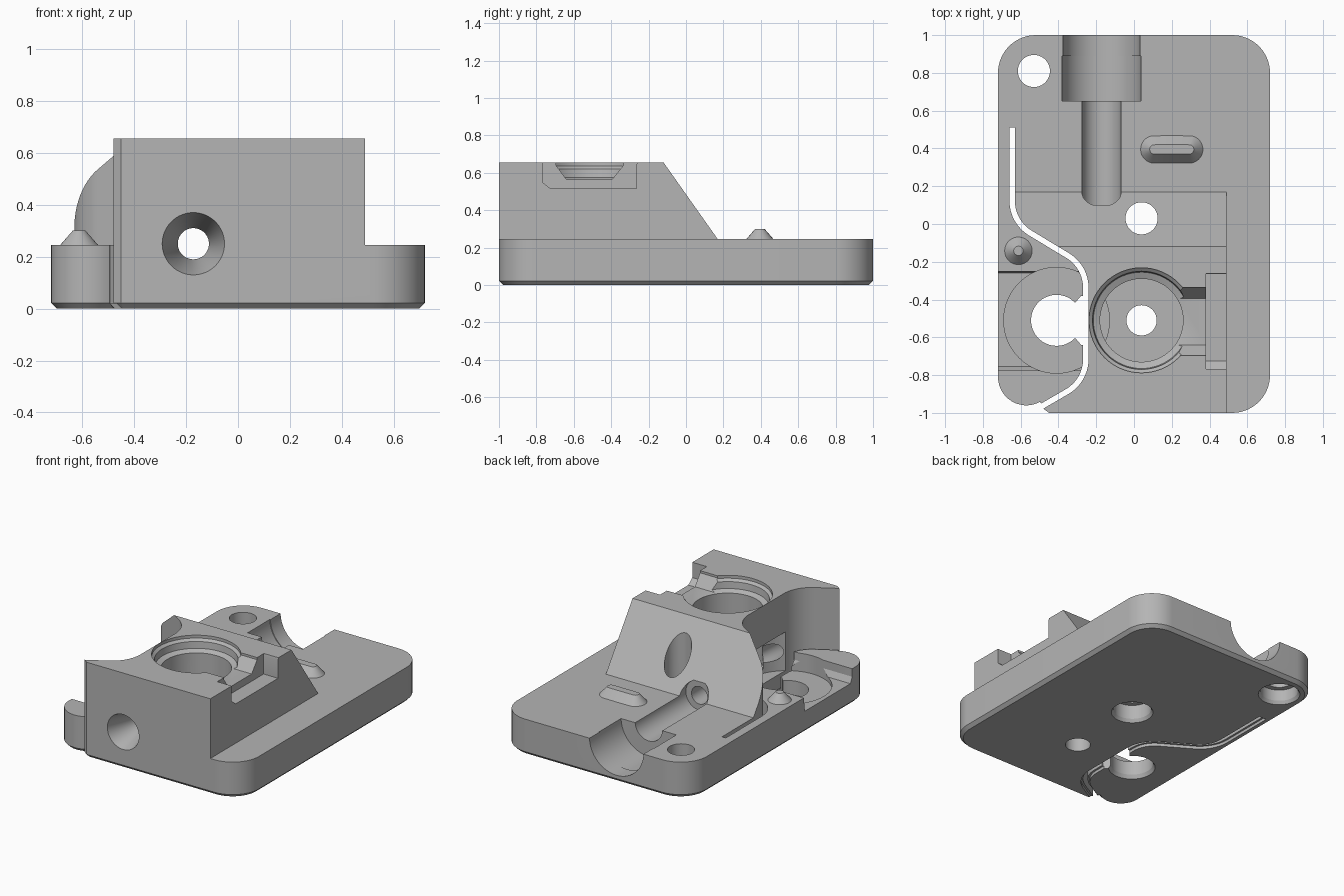
import bpy, bmesh, math
from mathutils import Vector, Matrix

if "Cube" in bpy.data.objects:
    bpy.data.objects.remove(bpy.data.objects["Cube"])

grey = bpy.data.materials.new("light_grey_plastic")
grey.use_nodes = True
grey.diffuse_color = (0.46, 0.46, 0.46, 1)
grey.node_tree.nodes["Principled BSDF"].inputs["Base Color"].default_value = (0.46, 0.46, 0.46, 1)


def finish(name, bm):
    bmesh.ops.recalc_face_normals(bm, faces=bm.faces)
    mesh = bpy.data.meshes.new(name)
    bm.to_mesh(mesh)
    bm.free()
    mesh.materials.append(grey)
    obj = bpy.data.objects.new(name, mesh)
    bpy.context.collection.objects.link(obj)
    return obj


def prism(name, pts, lo, hi, plane="xy", chamfer=0):
    """Extrude a flat outline between two levels."""
    put = (lambda a, b, h: (a, b, h)) if plane == "xy" else (lambda a, b, h: (h, a, b))
    bm = bmesh.new()
    low = [bm.verts.new(put(a, b, lo)) for a, b in pts]
    top = [bm.verts.new(put(a, b, hi)) for a, b in pts]
    bottom = bm.faces.new(low)
    bm.faces.new(top)
    n = len(pts)
    for i in range(n):
        j = (i + 1) % n
        bm.faces.new((low[i], low[j], top[j], top[i]))
    if chamfer:
        bmesh.ops.recalc_face_normals(bm, faces=bm.faces)
        bmesh.ops.bevel(bm, geom=list(bottom.edges), offset=chamfer, segments=1, affect="EDGES")
    return finish(name, bm)


def lathe(name, profile, loc, along_y=False, n=64):
    """Revolve (radius, height) pairs about an upright or lengthwise axis."""
    bm = bmesh.new()
    rings = [[bm.verts.new((r * math.cos(math.tau * i / n), r * math.sin(math.tau * i / n), h))
              for i in range(n)] for r, h in profile]
    bm.faces.new(rings[0])
    bm.faces.new(rings[-1])
    for a, b in zip(rings, rings[1:]):
        for i in range(n):
            j = (i + 1) % n
            bm.faces.new((a[i], a[j], b[j], b[i]))
    if along_y:
        bm.transform(Matrix.Rotation(-math.pi / 2, 4, "X"))
    bm.transform(Matrix.Translation(loc))
    return finish(name, bm)


def combine(body, other, operation="DIFFERENCE"):
    other.hide_render = True
    mod = body.modifiers.new(other.name, "BOOLEAN")
    mod.operation = operation
    mod.solver = "EXACT"
    mod.object = other
    bpy.context.view_layer.objects.active = body
    bpy.ops.object.modifier_apply(modifier=mod.name)
    bpy.data.objects.remove(other)


def arc(cx, cy, r, a0, a1, n=14):
    angles = [math.radians(a0 + (a1 - a0) * i / n) for i in range(n + 1)]
    return [(cx + r * math.cos(a), cy + r * math.sin(a)) for a in angles]


def fillet(corners, r, n=12):
    """Round the inner corners of a path."""
    pts = [Vector(c) for c in corners]
    path = [pts[0]]
    for p, c, q in zip(pts, pts[1:], pts[2:]):
        u, v = (p - c).normalized(), (q - c).normalized()
        t = r / math.tan(u.angle(v) / 2)
        centre = c + (u + v).normalized() * (r / math.sin(u.angle(v) / 2))
        a, b = c + u * t - centre, c + v * t - centre
        for i in range(n + 1):
            k = i / n
            path.append(centre + (a * (1 - k) + b * k).normalized() * r)
    return path + [pts[-1]]


def ribbon(path, half):
    sides = ([], [])
    for i, p in enumerate(path):
        d = (path[min(i + 1, len(path) - 1)] - path[max(i - 1, 0)]).normalized()
        normal = Vector((-d.y, d.x)) * half
        sides[0].append(tuple(p + normal))
        sides[1].append(tuple(p - normal))
    return sides[0] + sides[1][::-1]


# Base plate with rounded corners and chamfered underside
TOP, HIGH = 0.245, 0.655
outline = (arc(0.52, -0.8, 0.2, -90, 0) + arc(0.52, 0.8, 0.2, 0, 90)
           + arc(-0.52, 0.8, 0.2, 90, 180) + arc(-0.57, -0.81, 0.15, 180, 300)
           + [(-0.49, -0.97), (-0.45, -1)])
body = prism("extruder_base", outline, 0, TOP, chamfer=0.022)

# Tower, its left wall following the flexure slit, with a sloped back
slit = fillet([(-0.645, 0.51), (-0.645, 0.01), (-0.255, -0.225),
               (-0.255, -0.83), (-0.6, -1.03)], 0.2)
wall = [tuple(p) for p in slit[1:-1]]
tower = prism("tower", [(0.49, 0.19), (-0.645, 0.19)] + wall
              + [(-0.49, -0.955), (-0.49, -0.97), (-0.45, -1), (0.49, -1)], 0.1, HIGH)
combine(tower, prism("slope_cut", [(-0.226, 0.805), (0.205, 0.195), (0.4, 0.195), (0.4, 0.805)],
                     -1, 1, "yz"))
combine(body, tower, "UNION")

# Flexure slit with a widened lower lip
combine(body, prism("slit_cut", ribbon(slit, 0.0145), -0.1, 0.9))
combine(body, prism("slit_lip", ribbon(slit, 0.028), -0.1, 0.02))

# Lever: cross channel, roller pocket reaching into the tower, open hole
combine(body, prism("lever_channel", [(-0.775, 0.3), (-0.775, 0.19), (-0.755, 0.15),
                                      (-0.26, 0.15), (-0.245, 0.3)], -0.8, -0.262, "yz"))
combine(body, lathe("roller_pocket", [(0.28, 0.12), (0.28, 0.385)], (-0.41, -0.51, 0)))
combine(body, lathe("roller_hole", [(0.16, -0.02), (0.135, 0.025), (0.135, 0.2)], (-0.41, -0.51, 0)))
mouth = [(-0.4, -0.61), (-0.31, -0.605), (-0.28, -0.64), (-0.255, -0.64),
         (-0.255, -0.38), (-0.28, -0.38), (-0.31, -0.415), (-0.4, -0.41)]
combine(body, prism("roller_mouth", mouth, -0.1, 0.2))

# Gear bore with ledge and shaft hole
combine(body, lathe("gear_bore", [(0.22, 0.15), (0.22, 0.56), (0.255, 0.575), (0.26, 0.62),
                                  (0.278, 0.635), (0.278, 0.75)], (0.04, -0.51, 0)))
combine(body, lathe("shaft_hole", [(0.08, -0.1), (0.08, 0.3)], (0.04, -0.51, 0)))

# Side pocket and the notch joining it to the bore
combine(body, prism("side_pocket", [(-0.768, 0.75), (-0.768, 0.55), (-0.725, 0.515),
                                    (-0.265, 0.515), (-0.265, 0.64), (-0.24, 0.75)], 0.38, 0.6, "yz"))
combine(body, prism("side_notch", [(-0.695, 0.75), (-0.695, 0.64), (-0.64, 0.565),
                                   (-0.395, 0.565), (-0.335, 0.64), (-0.335, 0.75)], 0.22, 0.4, "yz"))

# Lengthwise feed bore opening into stepped troughs at the back
combine(body, lathe("feed_bore", [(0.126, -1.02), (0.06, -0.8), (0.06, 0.1), (0.103, 0.1),
                                  (0.103, 0.65), (0.21, 0.65), (0.21, 0.89), (0.205, 0.89),
                                  (0.205, 1.1)], (-0.172, 0, 0.25), along_y=True))

# Screw holes, wider from below
for x, y, depth in ((0.04, 0.03, 0.12), (-0.53, 0.81, 0.1)):
    combine(body, lathe("screw_hole", [(0.145, -0.02), (0.12, 0.022), (0.12, depth),
                                       (0.085, depth), (0.085, 0.9)], (x, y, 0)))

bpy.ops.object.select_all(action="DESELECT")

# Locating pin and oblong locating boss
pin = lathe("locating_pin", [(0.075, TOP - 0.01), (0.073, TOP), (0.025, 0.3)], (-0.612, -0.142, 0), n=32)
boss = lathe("locating_boss", [(0.075, TOP - 0.01), (0.073, TOP), (0.025, 0.3)], (0, 0, 0), n=32)
for v in boss.data.vertices:
    v.co.x += math.copysign(0.092, v.co.x) if abs(v.co.x) > 0.0001 else 0
    v.co += Vector((0.2, 0.395, 0))

for obj in (body, pin, boss):
    obj.select_set(True)
    bpy.context.view_layer.objects.active = obj
bpy.ops.object.shade_smooth_by_angle(angle=math.radians(25))
